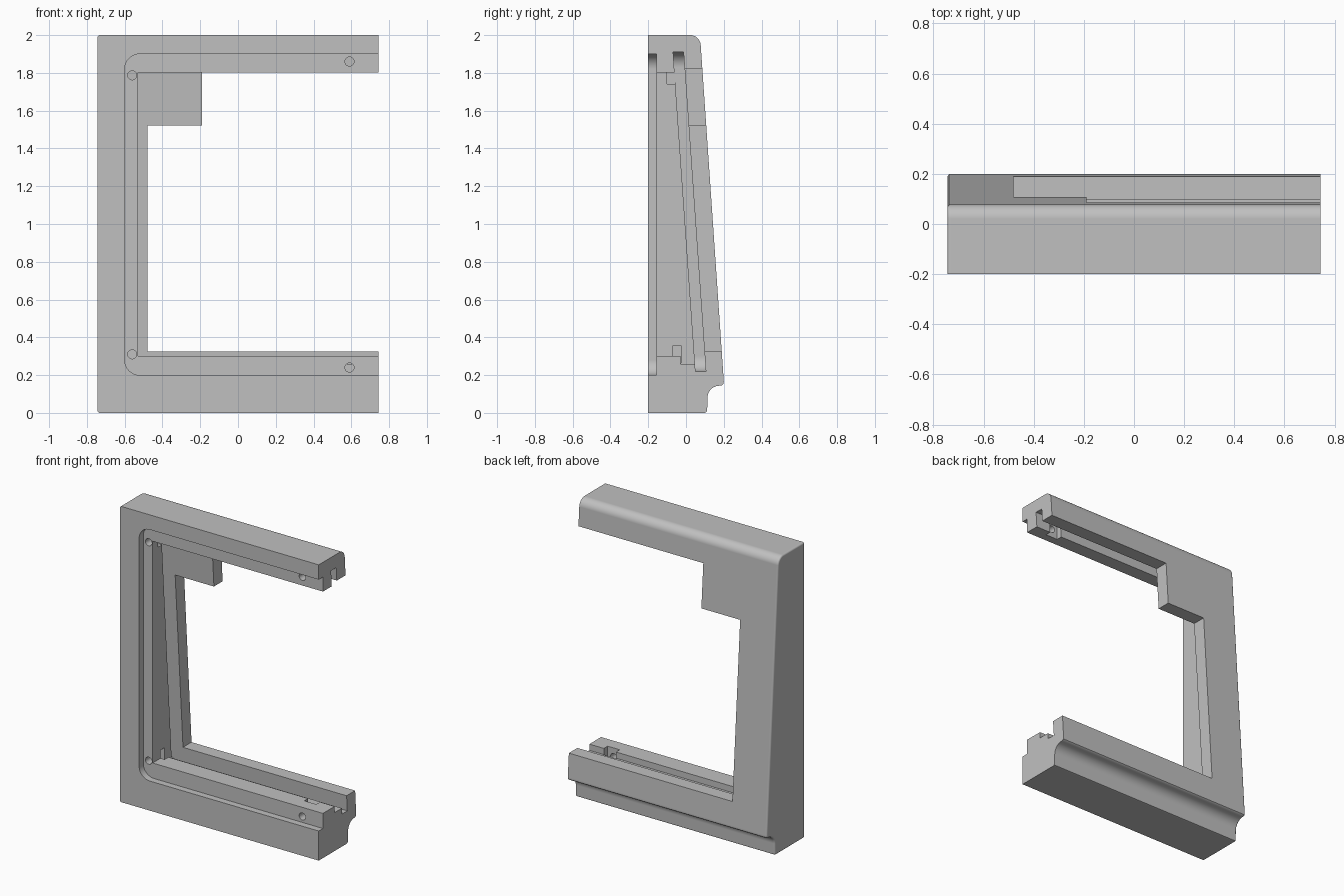
import bpy, bmesh, math

if "Cube" in bpy.data.objects:
    bpy.data.objects.remove(bpy.data.objects["Cube"])

grey = bpy.data.materials.new("light grey")
grey.use_nodes = True
grey.diffuse_color = (0.53, 0.53, 0.53, 1)
grey.node_tree.nodes["Principled BSDF"].inputs["Base Color"].default_value = (0.53, 0.53, 0.53, 1)

LEFT, RIGHT, BEYOND = -0.744, 0.744, 1.0


def arc(cx, cy, r, start, end, steps=10):
    angles = [math.radians(start + (end - start) * i / steps) for i in range(steps + 1)]
    return [(cx + r * math.cos(a), cy + r * math.sin(a)) for a in angles]


def solid(name, near, far, bevel=False):
    """Closed prism between two matching rings of points."""
    bm = bmesh.new()
    a = [bm.verts.new(p) for p in near]
    b = [bm.verts.new(p) for p in far]
    cap = bm.faces.new(a)
    bm.faces.new(b[::-1])
    for i in range(len(a)):
        j = (i + 1) % len(a)
        bm.faces.new((a[j], a[i], b[i], b[j]))
    bmesh.ops.recalc_face_normals(bm, faces=bm.faces)
    if bevel:
        # Soften the closed end, except along the flat front
        edges = [e for e in cap.edges if max(v.co.y for v in e.verts) > -0.19]
        bmesh.ops.bevel(bm, geom=edges, offset=0.012, segments=3, profile=0.5, affect='EDGES')
    mesh = bpy.data.meshes.new(name)
    bm.to_mesh(mesh)
    bm.free()
    mesh.materials.append(grey)
    obj = bpy.data.objects.new(name, mesh)
    bpy.context.collection.objects.link(obj)
    return obj


def plane(base, slope=0.0):
    return lambda z: base + slope * z


def cutter(name, outline, front, back):
    """Outline in x and z, running between two planes given as y over z."""
    obj = solid(name, [(x, front(z), z) for x, z in outline],
                [(x, back(z), z) for x, z in outline])
    obj.hide_render = True
    return obj


def box(x0, x1, z0, z1):
    return [(x0, z0), (x1, z0), (x1, z1), (x0, z1)]


def rounded(x0, z0, z1, r):
    return ([(BEYOND, z0), (BEYOND, z1)] + arc(x0 + r, z1 - r, r, 90, 180)
            + arc(x0 + r, z0 + r, r, 180, 270))


# Outer body: side profile in y and z, with a coved foot and rounded top
profile = ([(-0.2, 0), (0.1, 0), (0.108, 0.004), (0.112, 0.012)]
           + arc(0.178, 0.08, 0.064, 180, 90)
           + [(0.19, 0.146), (0.198, 0.153), (0.2, 0.168)]
           + arc(0.022, 1.944, 0.056, 4, 90) + [(-0.2, 2)])
frame = solid("frame", [(LEFT, y, z) for y, z in profile],
              [(RIGHT, y, z) for y, z in profile], bevel=True)

# Recess, slanted panel slot and the openings
SLOPE = -0.07
slot_front, slot_mid, slot_back = (plane(b, SLOPE) for b in (0.0655, 0.093, 0.1205))
ledge = plane(-0.155)
cutters = [
    cutter("front_recess", rounded(-0.6, 0.2, 1.9, 0.08), plane(-0.3), ledge),
    cutter("panel_slot", rounded(-0.6, 0.22, 1.91, 0.08), slot_front, slot_back),
    cutter("inner_opening", box(-0.53, BEYOND, 0.302, 1.802), plane(-0.18), slot_mid),
    cutter("lower_step", box(-0.53, BEYOND, 0.26, 0.4), plane(-0.03), slot_mid),
    cutter("back_opening", [(-0.48, 0.325), (BEYOND, 0.325), (BEYOND, 1.82), (-0.19, 1.82),
                            (-0.19, 1.522), (-0.48, 1.522)], slot_mid, plane(0.3)),
]

# Screw holes and the nut pockets behind them
for x, z in ((-0.56, 1.787), (-0.56, 0.31), (0.59, 1.86), (0.59, 0.24)):
    y0 = -0.1 if z > 1 else -0.07
    cutters.append(cutter("screw_hole", arc(x, z, 0.024, 0, 345, 23), plane(-0.17), plane(y0 + 0.02)))
    if x < 0:
        pocket = box(x - 0.045, -0.5, z - 0.047, z + 0.047)
    elif z > 1:
        pocket = box(x - 0.045, x + 0.045, 1.77, z + 0.035)
    else:
        pocket = box(x - 0.045, x + 0.045, z - 0.035, 0.33)
    cutters.append(cutter("nut_pocket", pocket, plane(y0), plane(y0 + 0.043)))

for c in cutters:
    mod = frame.modifiers.new(c.name, 'BOOLEAN')
    mod.operation = 'DIFFERENCE'
    mod.solver = 'EXACT'
    mod.object = c

# Keep the finished frame only
bpy.context.view_layer.update()
graph = bpy.context.evaluated_depsgraph_get()
finished = bpy.data.meshes.new_from_object(frame.evaluated_get(graph))
frame.modifiers.clear()
frame.data = finished
for c in cutters:
    bpy.data.objects.remove(c)

bpy.ops.object.select_all(action='DESELECT')
frame.select_set(True)
bpy.context.view_layer.objects.active = frame
bpy.ops.object.shade_smooth_by_angle(angle=math.radians(32))

# Large flat faces keep even shading beside the rounded edges
weighted = frame.modifiers.new("even_shading", 'WEIGHTED_NORMAL')
weighted.keep_sharp = True
weighted.weight = 100
